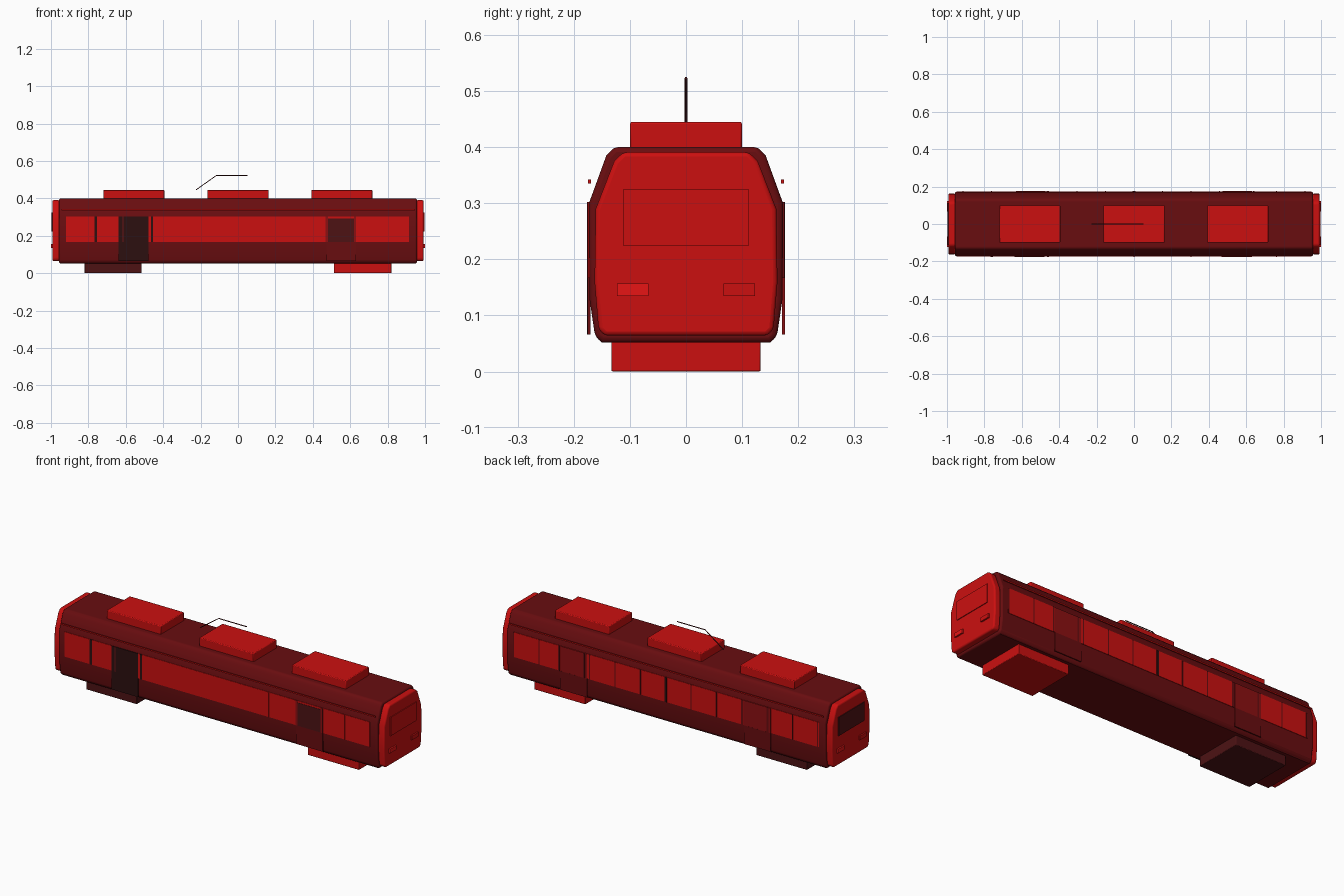
import bpy
import bmesh
import math
from mathutils import Vector

if "Cube" in bpy.data.objects:
    bpy.data.objects.remove(bpy.data.objects["Cube"], do_unlink=True)


def material(name, r, g, b):
    m = bpy.data.materials.new(name)
    m.use_nodes = True
    m.diffuse_color = (r, g, b, 1)
    m.node_tree.nodes["Principled BSDF"].inputs["Base Color"].default_value = (r, g, b, 1)
    return m


RED = material("bright red", 0.6, 0.005, 0.005)
LAMP = material("lamp red", 0.85, 0.008, 0.008)
DOOR = material("door red", 0.26, 0.005, 0.006)
BODY = material("deep red", 0.14, 0.004, 0.005)
DARK = material("dark maroon", 0.075, 0.006, 0.007)
BLACK = material("near black", 0.025, 0.005, 0.005)


def finish(name, bm, mat, bevel=0.0, segments=2):
    mesh = bpy.data.meshes.new(name)
    bmesh.ops.recalc_face_normals(bm, faces=bm.faces)
    bm.to_mesh(mesh)
    bm.free()
    mesh.materials.append(mat)
    ob = bpy.data.objects.new(name, mesh)
    bpy.context.collection.objects.link(ob)
    if bevel:
        mod = ob.modifiers.new("bevel", 'BEVEL')
        mod.width = bevel
        mod.segments = segments
        mod.limit_method = 'ANGLE'
        mod.angle_limit = math.radians(40)
        bpy.context.view_layer.objects.active = ob
        ob.select_set(True)
        bpy.ops.object.shade_smooth_by_angle(angle=math.radians(35))
        ob.select_set(False)
    return ob


def box(name, xs, ys, zs, mat, bevel=0.0):
    bm = bmesh.new()
    bmesh.ops.create_cube(bm, size=1)
    for v in bm.verts:
        v.co = Vector([sum(r) / 2 + c * (r[1] - r[0]) for c, r in zip(v.co, (xs, ys, zs))])
    return finish(name, bm, mat, bevel)


def hull(name, half_profile, x0, x1, mat, bevel):
    """Extrude a mirrored cross-section along the length."""
    ring = half_profile + [(-y, z) for y, z in reversed(half_profile)]
    bm = bmesh.new()
    face = bm.faces.new([bm.verts.new((x0, y, z)) for y, z in ring])
    new = bmesh.ops.extrude_face_region(bm, geom=[face])["geom"]
    bmesh.ops.translate(bm, vec=(x1 - x0, 0, 0),
                        verts=[v for v in new if isinstance(v, bmesh.types.BMVert)])
    return finish(name, bm, mat, bevel, 3)


def side_plate(name, side, x0, x1, z0, z1, out, mat):
    """Thin plate on the front (-1) or back (+1) side wall."""
    return box(name, (x0, x1), sorted((side * (out - 0.005), side * out)), (z0, z1), mat)


# Car body
hull("car_body", [(0.15, 0.052), (0.162, 0.062), (0.172, 0.13), (0.173, 0.3),
                  (0.142, 0.385), (0.128, 0.4)], -0.957, 0.957, BODY, 0.009)

# End caps with windscreens and lamps
CAP = [(0.145, 0.064), (0.156, 0.075), (0.163, 0.16), (0.161, 0.29),
       (0.128, 0.375), (0.112, 0.391)]
for s, label, glass in ((1, "left", RED), (-1, "right", DARK)):
    def span(a, b):
        return sorted((s * a, s * b))
    hull(label + "_end_cap", CAP, s * 0.955, s * 0.992, RED, 0.012)
    box(label + "_windscreen", span(0.989, 0.996), (-0.111, 0.111), (0.224, 0.325), glass)
    for t in (-1, 1):
        box(label + "_lamp", span(0.991, 1.0), sorted((t * 0.067, t * 0.123)),
            (0.135, 0.157), LAMP if s * t < 0 else RED)

# Roof equipment boxes
for x in (-0.557, 0, 0.555):
    box("roof_box", (x - 0.163, x + 0.163), (-0.1, 0.1), (0.396, 0.445), RED, 0.004)

# Current collector arm
curve = bpy.data.curves.new("collector_arm", 'CURVE')
curve.dimensions = '3D'
curve.bevel_depth = 0.0025
curve.bevel_resolution = 1
curve.use_fill_caps = True
path = curve.splines.new('POLY')
path.points.add(2)
for p, (x, z) in zip(path.points, ((-0.225, 0.445), (-0.115, 0.523), (0.052, 0.523))):
    p.co = (x, 0, z, 1)
curve.materials.append(DARK)
bpy.context.collection.objects.link(bpy.data.objects.new("collector_arm", curve))

# Underframe boxes
box("right_bogie", (-0.82, -0.515), (-0.133, 0.133), (0, 0.06), DARK, 0.003)
box("left_bogie", (0.512, 0.82), (-0.133, 0.133), (0, 0.06), RED, 0.003)

PITCH = 0.1523
for side, label in ((-1, "front"), (1, "back")):
    # Window strip and gutter
    side_plate(label + "_windows", side, -0.92, 0.913, 0.167, 0.302, 0.1745, RED)
    side_plate(label + "_gutter", side, -0.945, 0.945, 0.335, 0.342, 0.1745, RED)
    # Window bars
    for i in range(-6, 7):
        x = i * PITCH
        if side < 0:
            if i not in (-5, 0, 2, 5):
                continue
            mat, w = (BLACK, 0.007) if i == -5 else (RED, 0.003)
        else:
            mat, w = (BLACK, 0.007) if i == 0 else (BODY, 0.003)
        side_plate(label + "_window_bar", side, x - w, x + w, 0.167, 0.302, 0.1757, mat)

# Front doors
side_plate("front_right_door", -1, -0.638, -0.478, 0.066, 0.302, 0.176, BLACK)
side_plate("front_left_door_base", -1, 0.472, 0.632, 0.066, 0.167, 0.1755, BODY)
side_plate("front_left_door_glass", -1, 0.472, 0.632, 0.167, 0.292, 0.176, DARK)
for x, mat in ((-0.615, DARK), (-0.46, BLACK), (0.475, DOOR), (0.626, DOOR)):
    side_plate("front_door_post", -1, x - 0.006, x + 0.006, 0.167, 0.302, 0.1768, mat)

# Back doors
for x in (-0.552, 0.552):
    side_plate("back_door", 1, x - 0.08, x + 0.08, 0.066, 0.302, 0.1762, DOOR)
    side_plate("back_door_base", 1, x - 0.08, x + 0.08, 0.066, 0.167, 0.1766, BODY)
    for t in (-0.062, 0.088):
        side_plate("back_door_post", 1, x + t - 0.005, x + t + 0.005, 0.167, 0.302, 0.1768, BODY)
